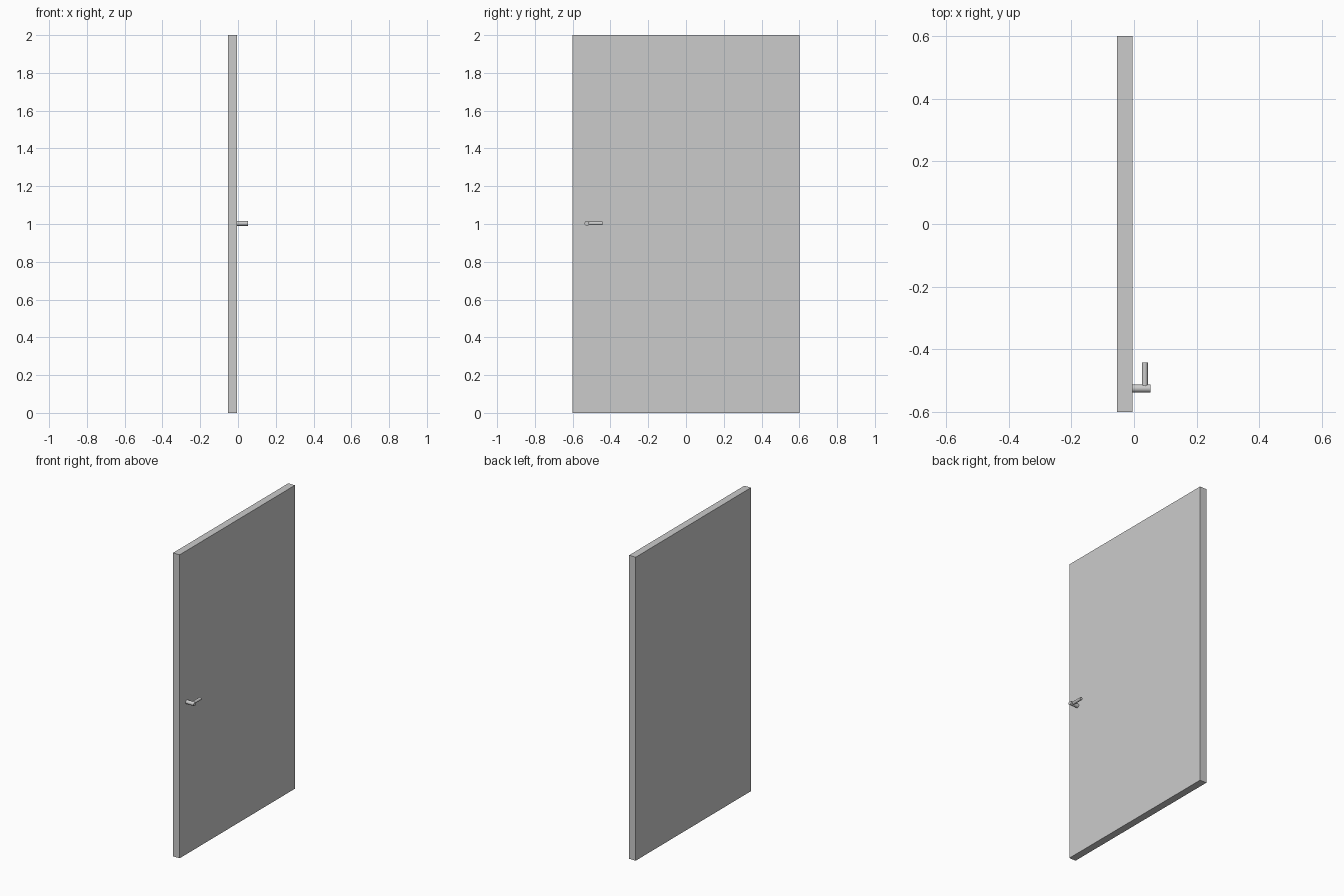
import bpy
from math import pi

if "Cube" in bpy.data.objects:
    bpy.data.objects.remove(bpy.data.objects["Cube"])


def rod(name, radius, length, centre, rotation):
    bpy.ops.mesh.primitive_cylinder_add(vertices=16, radius=radius, depth=length,
                                        location=centre, rotation=rotation)
    bpy.context.object.name = name
    bpy.ops.object.shade_smooth_by_angle()


# Door slab
bpy.ops.mesh.primitive_cube_add(size=1, location=(-0.0295, 0, 1))
slab = bpy.context.object
slab.name = "door_panel"
slab.scale = (0.048, 1.2, 2)

# Handle: spindle out of the slab, lever running along it
rod("handle_spindle", 0.0127, 0.059, (0.0235, -0.525, 1.003), (0, pi / 2, 0))
rod("handle_lever", 0.0095, 0.083, (0.0345, -0.4835, 1.003), (pi / 2, 0, 0))
